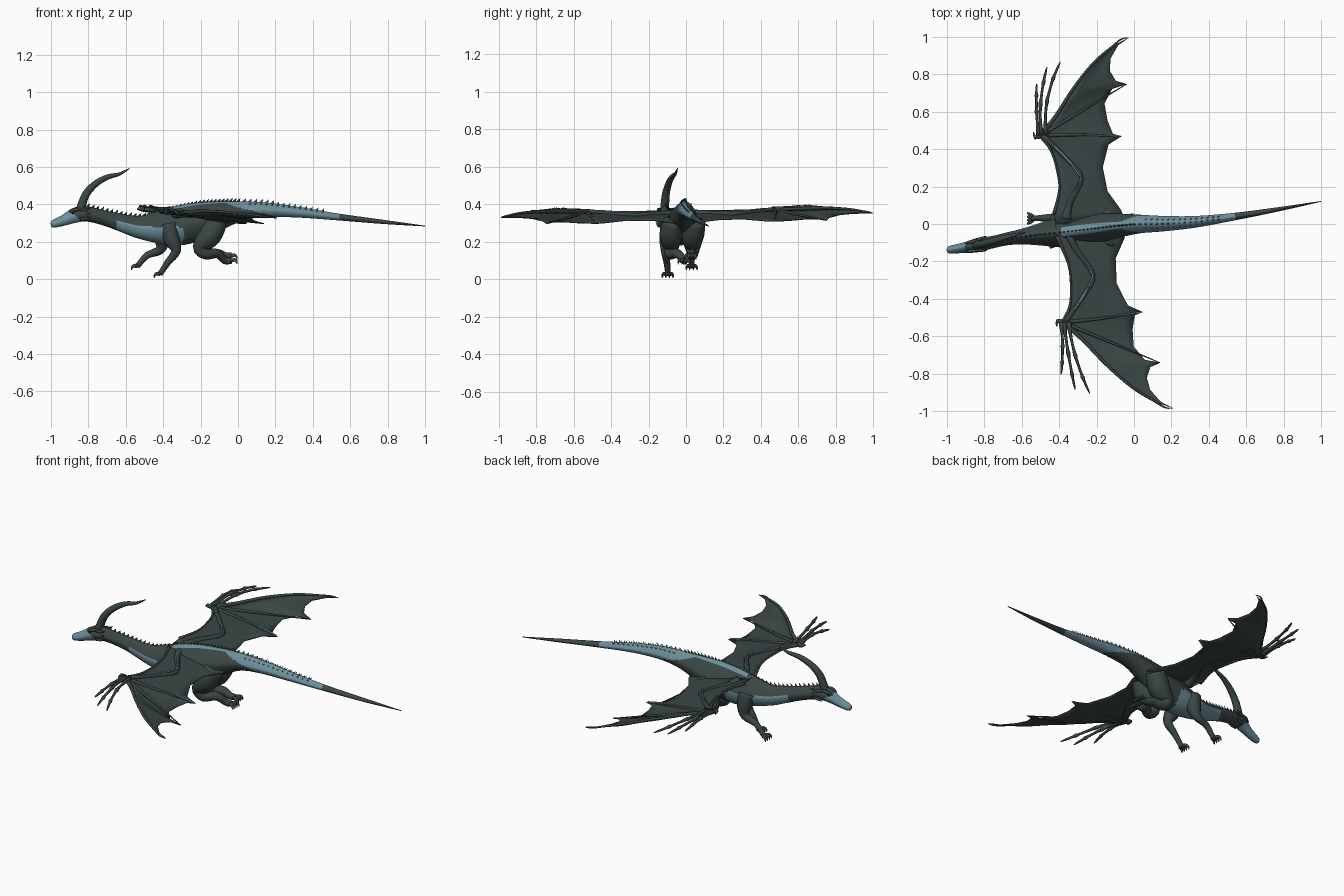
import bpy, bmesh, math
from mathutils import Vector

cube = bpy.data.objects.get("Cube")
if cube:
    bpy.data.objects.remove(cube, do_unlink=True)


def material(name, rgb):
    m = bpy.data.materials.new(name)
    m.use_nodes = True
    m.diffuse_color = (*rgb, 1)
    bsdf = m.node_tree.nodes["Principled BSDF"]
    bsdf.inputs["Base Color"].default_value = (*rgb, 1)
    bsdf.inputs["Roughness"].default_value = 0.8
    return m


DARK = material("dark slate", (0.042, 0.062, 0.060))
BLUE = material("pale blue grey", (0.15, 0.27, 0.32))
BLACK = material("eye black", (0.008, 0.01, 0.01))
Y, Z = Vector((0, 1, 0)), Vector((0, 0, 1))


def finish(name, bm, mats, rule=None, smooth=True):
    bmesh.ops.recalc_face_normals(bm, faces=bm.faces)
    for f in bm.faces:
        f.smooth = smooth
        if rule:
            f.material_index = rule(f.calc_center_median())
    me = bpy.data.meshes.new(name)
    bm.to_mesh(me)
    bm.free()
    for m in mats:
        me.materials.append(m)
    ob = bpy.data.objects.new(name, me)
    bpy.context.collection.objects.link(ob)
    return ob


def spline(pts, steps):
    """Smooth interpolation through tuples of any length."""
    out = []
    for i in range(len(pts) - 1):
        a, b, c, d = (pts[max(i - 1, 0)], pts[i], pts[i + 1], pts[min(i + 2, len(pts) - 1)])
        for k in range(steps):
            t = k / steps
            out.append([q + t / 2 * (r - p + t * (2 * p - 5 * q + 4 * r - s + t * (3 * (q - r) + s - p)))
                        for p, q, r, s in zip(a, b, c, d)])
    return out + [list(pts[-1])]


def add_tube(bm, pts, ref=Y, steps=4, sides=10, peak=0):
    """Loft of rings through (x, y, z, radius[, height radius]); peak narrows the upper half."""
    path = spline(pts, steps)
    rings = []
    for i, p in enumerate(path):
        t = Vector(path[min(i + 1, len(path) - 1)][:3]) - Vector(path[max(i - 1, 0)][:3])
        up = t.cross(ref).normalized()
        side = up.cross(t).normalized()
        ring = []
        for k in range(sides):
            c, h = math.cos(math.tau * k / sides), math.sin(math.tau * k / sides)
            width = p[3] * c * (1 - peak * max(0, h))
            ring.append(bm.verts.new(Vector(p[:3]) + side * width + up * p[-1] * h))
        rings.append(ring)
    for r, q in zip(rings, rings[1:]):
        for k in range(sides):
            bm.faces.new((r[k], r[k - 1], q[k - 1], q[k]))
    bm.faces.new(rings[0])
    bm.faces.new(rings[-1])


def tubes(name, paths, mat, **kw):
    bm = bmesh.new()
    for p in paths:
        add_tube(bm, p, **kw)
    return finish(name, bm, [mat])


# Head, neck, trunk and tail: x, y, z, half width, half height
BODY = [(-1.0, -.140, .292, .010, .012), (-.985, -.138, .296, .021, .021), (-.93, -.130, .315, .026, .029),
        (-.88, -.122, .338, .032, .039), (-.83, -.112, .350, .038, .042), (-.77, -.100, .341, .033, .039),
        (-.68, -.080, .318, .034, .042), (-.60, -.068, .295, .042, .050), (-.52, -.058, .277, .056, .062),
        (-.42, -.047, .277, .076, .088), (-.32, -.036, .285, .084, .105), (-.20, -.022, .312, .080, .100),
        (-.08, -.008, .345, .064, .073), (.03, .000, .366, .050, .050), (.16, .002, .370, .041, .038),
        (.33, .012, .357, .031, .028), (.54, .040, .332, .020, .018), (.78, .080, .306, .011, .011),
        (1.0, .121, .284, .002, .002)]
SPINE = spline(BODY, 16)


def spine_at(x):
    for a, b in zip(SPINE, SPINE[1:]):
        if a[0] <= x <= b[0]:
            t = (x - a[0]) / (b[0] - a[0])
            return [p + (q - p) * t for p, q in zip(a, b)]
    return SPINE[0] if x < 0 else SPINE[-1]


def body_colour(c):
    s = spine_at(c.x)
    height = (c.z - s[2]) / s[4]
    snout = c.x < -.87 - .03 * height
    breast = -.65 < c.x < -.29 and height < .1 - .9 * max(0, c.x + .5)
    back = -.39 < c.x < .54 and height > .86 - 6.5 * max(0, c.x + .07)
    return int(snout or breast or back)


bm = bmesh.new()
add_tube(bm, BODY, steps=16, sides=48, peak=.45)
finish("body", bm, [DARK, BLUE], body_colour)

# Head details
tubes("horn", [[(-.845, -.115, .365, .024), (-.815, -.108, .45, .021), (-.765, -.094, .507, .018),
                (-.70, -.075, .545, .014), (-.635, -.058, .562, .009), (-.58, -.045, .592, .002)]],
      DARK, sides=12)
head_bits = []
for s in (-1, 1):
    head_bits.append([(-.90, -.124 + s * .020, .358, .004), (-.87, -.120 + s * .025, .371, .010),
                      (-.83, -.112 + s * .028, .376, .004)])
    for dz in (0, -.025, -.05):
        head_bits.append([(-.84, -.112 + s * .026, .37 + dz, .010), (-.81, -.108 + s * .034, .374 + dz, .007),
                          (-.785, -.103 + s * .039, .382 + dz, .001)])
tubes("brows_and_cheek_frills", head_bits, DARK, sides=8)
bm = bmesh.new()
for s in (-1, 1):
    ball = bmesh.ops.create_uvsphere(bm, u_segments=10, v_segments=8, radius=.007)
    bmesh.ops.translate(bm, verts=ball["verts"], vec=(-.882, -.122 + s * .026, .354))
finish("eyes", bm, [BLACK])


# Spikes along the spine, with two extra rows on the tail
def spike(bm, x, angle, size):
    s = spine_at(x)
    out = Vector((0, math.sin(angle), math.cos(angle)))
    base = Vector((x, s[1] + out.y * s[3] * .62, s[2] + out.z * s[4] * .95))
    side = out.cross(Vector((1, 0, 0)))
    ring = [bm.verts.new(base + v * size) for v in
            (Vector((-.6, 0, 0)), side * .35, Vector((.6, 0, 0)), side * -.35)]
    tip = bm.verts.new(base + out * size + Vector((size * .7, 0, 0)))
    for k in range(4):
        bm.faces.new((ring[k - 1], ring[k], tip))


for name, start, end, gap, mat in (("neck_spikes", -.83, -.40, .025, DARK), ("back_spikes", -.40, .03, .021, DARK),
                                   ("tail_spikes", .03, .50, .03, BLUE)):
    bm = bmesh.new()
    for i in range(int((end - start) / gap)):
        x = start + i * gap
        spike(bm, x, 0, .019 if x < .2 else .014)
        if x > .03:
            for a in (-.8, .8):
                spike(bm, x, a, .012)
    finish(name, bm, [mat], smooth=False)


# Legs with toes and claws
def leg(name, pts, forward):
    paths = [pts]
    x, y, z, r = pts[-1]
    for k in range(4):
        o = (k - 1.5) * .014
        paths.append([(x, y + o * .5, z, .010), (x + forward * .016, y + o, z + .004, .009),
                      (x + forward * .027, y + o * 1.3, z - .006, .006),
                      (x + forward * .030, y + o * 1.4, z - .020, .001)])
    tubes(name, paths, DARK, sides=12)


leg("right_front_leg", [(-.37, -.085, .29, .05), (-.355, -.100, .215, .043), (-.332, -.108, .150, .026),
                        (-.375, -.102, .090, .018), (-.405, -.098, .045, .015), (-.418, -.098, .026, .015)], -1)
leg("left_front_leg", [(-.41, .005, .28, .05), (-.405, .025, .205, .040), (-.42, .033, .155, .025),
                       (-.485, .032, .128, .018), (-.525, .030, .085, .015), (-.54, .030, .068, .015)], -1)
for name, y, paw_y, lift in (("right_hind_leg", -.080, -.012, 0), ("left_hind_leg", .035, .024, .025)):
    mid = (y + paw_y) / 2
    leg(name, [(-.11, y + .015, .31, .055), (-.15, y, .235, .062), (-.20, y, .170, .042),
               (-.17, y, .135, .030), (-.11, mid, .138, .024), (-.07, paw_y, .100 + lift, .020),
               (-.035, paw_y, .100 + lift, .017)], 1)

# Wings: leading and trailing edge pairs, (distance from body, x)
EDGES = [((0, -.42), (0, -.04)), ((.06, -.42), (.075, -.06)), ((.2, -.375), (.18, -.12)),
         ((.32, -.375), (.31, -.13)), ((.42, -.395), (.43, -.085)), ((.5, -.44), (.47, -.01)),
         ((.53, -.41), (.485, -.055)), ((.56, -.38), (.56, -.075)), ((.6, -.345), (.65, -.08)),
         ((.66, -.3), (.725, -.03)), ((.7, -.265), (.745, .05)), ((.74, -.235), (.765, -.005)),
         ((.79, -.185), (.82, -.03)), ((.87, -.11), (.885, -.02)), ((.95, 0), (.955, .03)),
         ((.985, .08), (.99, .09))]


def wing_point(s, d, x, z):
    """Both wings share one swept frame, turned slightly with the body."""
    return (x - s * .12 * d, s * d + .06 * x * min(1, d / .3), z + s * .012 * d)


for s, side in ((1, "left"), (-1, "right")):
    def path(*pts):
        return [wing_point(s, *p[:3]) + (p[3],) for p in pts]

    bm = bmesh.new()
    rows = []
    for i, (a, b) in enumerate(EDGES):
        row = []
        drop = min(.058, .18 * (b[1] - a[1]))
        top = .362 - .15 * max(0, a[0] - .85)
        for k in range(7):
            t = k / 6
            sag = .010 * math.sin(math.pi * t) * (i in (7, 8, 9, 12, 13))
            p = wing_point(s, a[0] + (b[0] - a[0]) * t, a[1] + (b[1] - a[1]) * t, top - drop * t - sag)
            row.append(bm.verts.new(p))
        rows.append(row)
    for r, q in zip(rows, rows[1:]):
        for k in range(6):
            bm.faces.new((r[k], r[k + 1], q[k + 1], q[k]))
    web = finish(side + "_wing_membrane", bm, [DARK])
    solid = web.modifiers.new("thickness", "SOLIDIFY")
    solid.thickness, solid.offset = .005, 0

    # Arm, wing fingers and leading edge
    bones = [path((.03, -.36, .345, .030), (.12, -.33, .347, .018), (.26, -.25, .345, .012),
                  (.36, -.31, .353, .011), (.5, -.43, .366, .015)),
             path((.5, -.44, .364, .011), (.49, -.22, .336, .007), (.47, -.01, .305, .002)),
             path((.5, -.44, .364, .011), (.62, -.2, .336, .007), (.745, .05, .305, .002)),
             path((.5, -.44, .366, .012), (.6, -.345, .368, .010), (.74, -.235, .372, .008),
                  (.87, -.11, .364, .007), (.95, 0, .350, .006), (.985, .05, .343, .004), (.99, .09, .338, .001)),
             path((.06, -.42, .36, .010), (.2, -.375, .362, .006), (.32, -.375, .362, .006),
                  (.42, -.395, .364, .007), (.5, -.44, .366, .012))]
    tubes(side + "_wing_bones", bones, DARK, ref=Z, sides=8)

    # Free claw fingers with knuckles
    claws = [path((.5, -.44, .366, .015), (.49, -.47, .372, .010), (.52, -.475, .365, .002))]
    for x0, d1, x1 in ((-.45, .775, -.455), (-.435, .86, -.39), (-.41, .885, -.315)):
        x1 += s * .028
        claw = []
        for f, r in ((0, .014), (.22, .008), (.40, .008), (.46, .012), (.52, .008), (.72, .007),
                     (.77, .011), (.82, .007), (.93, .006), (1, .002)):
            claw.append((.5 + (d1 - .5) * f, x0 + (x1 - x0) * f * f,
                         .368 + .016 * math.sin(math.pi * f) - .012 * f, r))
        claws.append(path(*claw))
    tubes(side + "_wing_claws", claws, DARK, ref=Z, sides=8, steps=2)

    # Pale ridges over the arm and first finger
    ridges = [path((.10, -.343, .367, .002), (.17, -.303, .362, .003), (.26, -.25, .357, .005)),
              path((.26, -.25, .357, .005), (.36, -.31, .364, .005), (.44, -.375, .372, .004)),
              path((.487, -.20, .342, .003), (.480, -.12, .330, .005), (.471, -.02, .309, .005))]
    tubes(side + "_wing_ridges", ridges, BLUE, ref=Z, sides=6)
